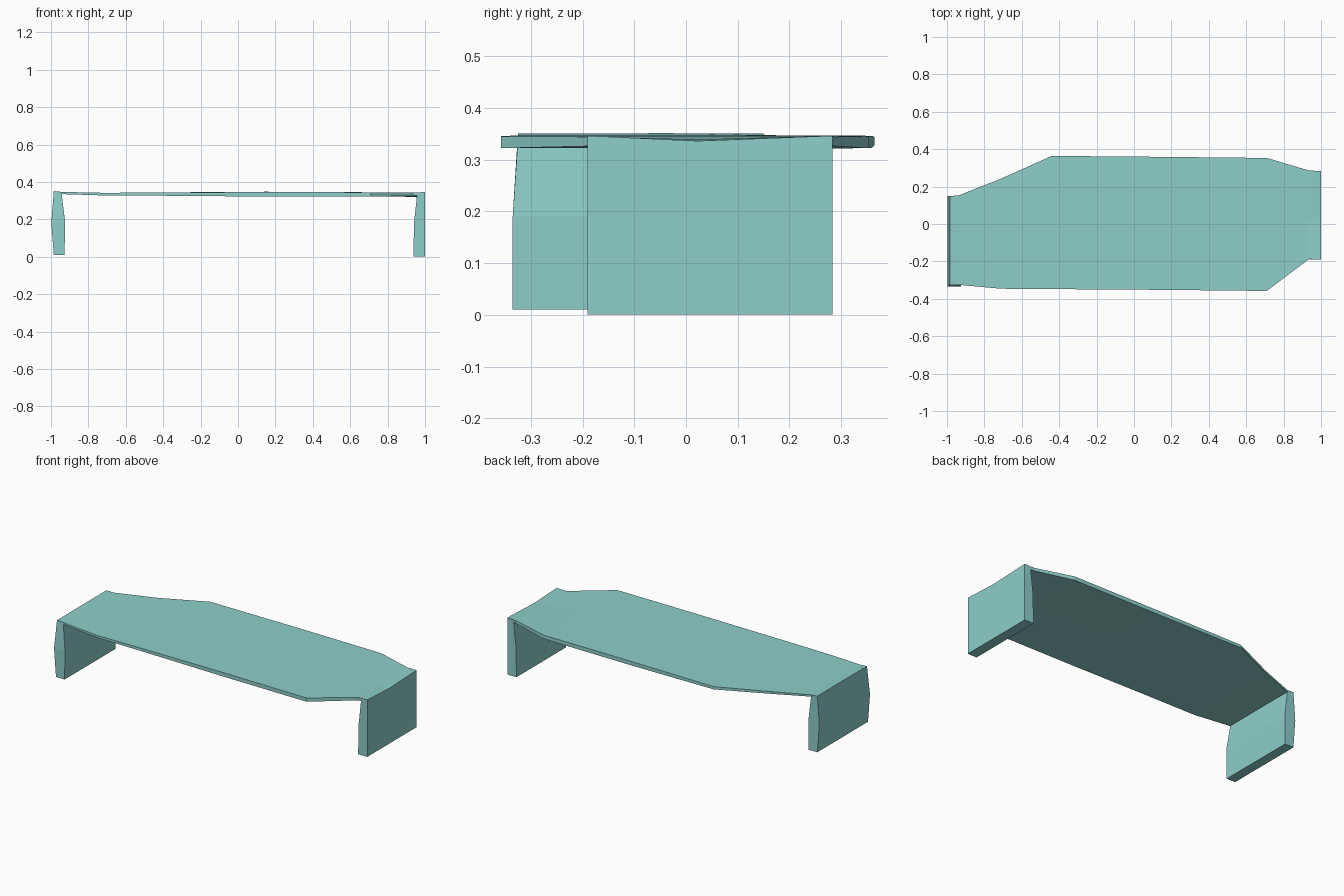
import bpy, bmesh

# Stations along the bent slab, left foot to right foot:
# outer x, outer z, inner x, inner z, front y, back y, centre dip
stations = [
    (-0.985, 0.010, -0.927, 0.010, -0.335, 0.150, 0.0),
    (-0.998, 0.180, -0.925, 0.190, -0.335, 0.150, 0.0),
    (-0.985, 0.350, -0.943, 0.336, -0.325, 0.150, 0.001),
    (-0.940, 0.347, -0.935, 0.335, -0.325, 0.152, 0.0),
    (-0.710, 0.342, -0.710, 0.328, -0.346, 0.243, 0.0),
    (-0.440, 0.344, -0.440, 0.327, -0.348, 0.364, 0.0),
    (0.150, 0.346, 0.150, 0.322, -0.352, 0.359, 0.002),
    (0.710, 0.345, 0.710, 0.322, -0.358, 0.353, 0.0),
    (0.935, 0.344, 0.935, 0.326, -0.188, 0.286, -0.005),
    (0.999, 0.346, 0.957, 0.328, -0.190, 0.283, -0.010),
    (0.999, 0.180, 0.941, 0.180, -0.190, 0.283, 0.0),
    (0.999, 0.001, 0.938, 0.001, -0.190, 0.283, 0.0),
]

# One continuous slab forming the top and both end legs
bm = bmesh.new()
rings = []
for ox, oz, ix, iz, yf, yb, dip in stations:
    ym = (yf + yb) / 2 * 0.5
    ring = [(ox, yf, oz), (ox, ym, oz + dip), (ox, yb, oz),
            (ix, yb, iz), (ix, ym, iz + dip), (ix, yf, iz)]
    rings.append([bm.verts.new(p) for p in ring])
for a, b in zip(rings, rings[1:]):
    for i in range(6):
        j = (i + 1) % 6
        bm.faces.new((a[i], a[j], b[j], b[i]))
bm.faces.new(rings[0])
bm.faces.new(rings[-1][::-1])
bmesh.ops.recalc_face_normals(bm, faces=bm.faces)

mesh = bpy.data.meshes.new("table_top_and_legs")
bm.to_mesh(mesh)
bm.free()
table = bpy.data.objects.new("table_top_and_legs", mesh)
bpy.context.collection.objects.link(table)

# Teal finish
mat = bpy.data.materials.new("teal")
mat.diffuse_color = (0.27, 0.62, 0.59, 1)
mesh.materials.append(mat)
